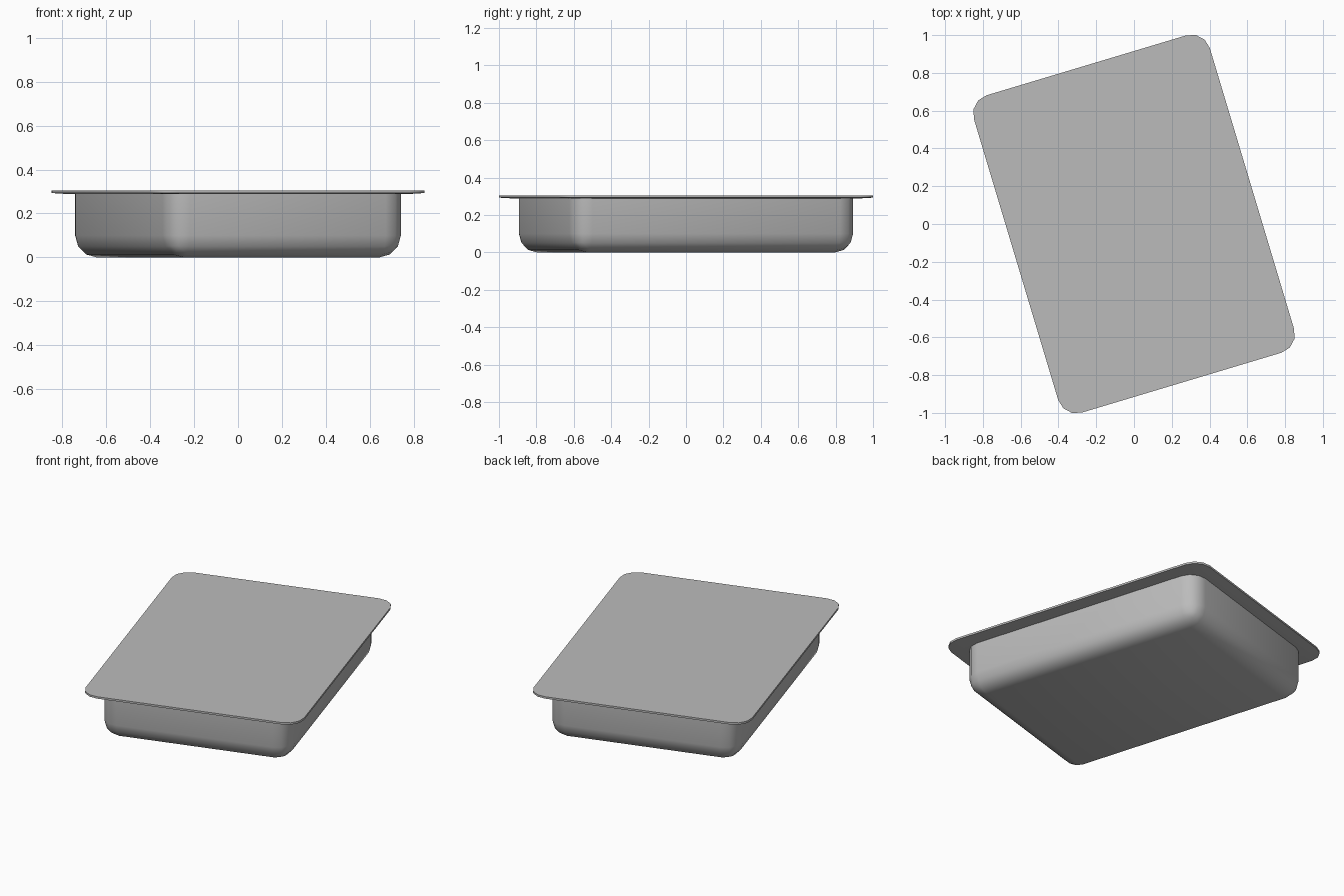
import bpy
import bmesh
import math
from mathutils import Matrix, Vector

default = bpy.data.objects.get("Cube")
if default:
    bpy.data.objects.remove(default, do_unlink=True)

TURN = math.radians(16.7)
HALF_W, HALF_L = 0.652, 0.877
LIP = 0.086
RADIUS = 0.1

grey = bpy.data.materials.new("plain grey")
colour = (0.5, 0.5, 0.5, 1.0)
grey.diffuse_color = colour
grey.use_nodes = True
grey.node_tree.nodes["Principled BSDF"].inputs["Base Color"].default_value = colour


def new_box(half_w, half_l, low, high):
    """Box in a bmesh, spanning low to high in z."""
    bm = bmesh.new()
    bmesh.ops.create_cube(bm, size=2)
    bmesh.ops.scale(bm, vec=Vector((half_w, half_l, (high - low) / 2)), verts=bm.verts)
    bmesh.ops.translate(bm, vec=Vector((0, 0, (low + high) / 2)), verts=bm.verts)
    return bm


def round_edges(bm, edges):
    bmesh.ops.bevel(bm, geom=edges, offset=RADIUS, segments=3, profile=0.5,
                    affect='EDGES', clamp_overlap=True)


def is_upright(edge):
    a, b = edge.verts
    return abs(a.co.z - b.co.z) > 0.001


def finish(bm, name):
    """Turn the part to its resting angle and shade it."""
    bmesh.ops.rotate(bm, cent=(0, 0, 0), matrix=Matrix.Rotation(TURN, 3, 'Z'), verts=bm.verts)
    bmesh.ops.recalc_face_normals(bm, faces=bm.faces)
    mesh = bpy.data.meshes.new(name)
    bm.to_mesh(mesh)
    bm.free()
    mesh.materials.append(grey)
    obj = bpy.data.objects.new(name, mesh)
    bpy.context.collection.objects.link(obj)
    bpy.ops.object.select_all(action='DESELECT')
    obj.select_set(True)
    bpy.context.view_layer.objects.active = obj
    bpy.ops.object.shade_smooth_by_angle(angle=math.radians(40))


# Tray: rounded on the upright and bottom edges, closed by the lid
tray = new_box(HALF_W - LIP, HALF_L - LIP, 0, 0.295)
round_edges(tray, [e for e in tray.edges
                   if is_upright(e) or max(v.co.z for v in e.verts) < 0.01])
finish(tray, "tray")

# Lid: thin overhanging plate, its underside sloping down to the tray
lid = new_box(HALF_W, HALF_L, 0.293, 0.305)
round_edges(lid, [e for e in lid.edges if is_upright(e)])
underside = min(lid.faces, key=lambda f: f.calc_center_median().z)
bmesh.ops.inset_region(lid, faces=[underside], thickness=LIP, depth=0)
for vert in underside.verts:
    vert.co.z -= 0.005
finish(lid, "lid")
